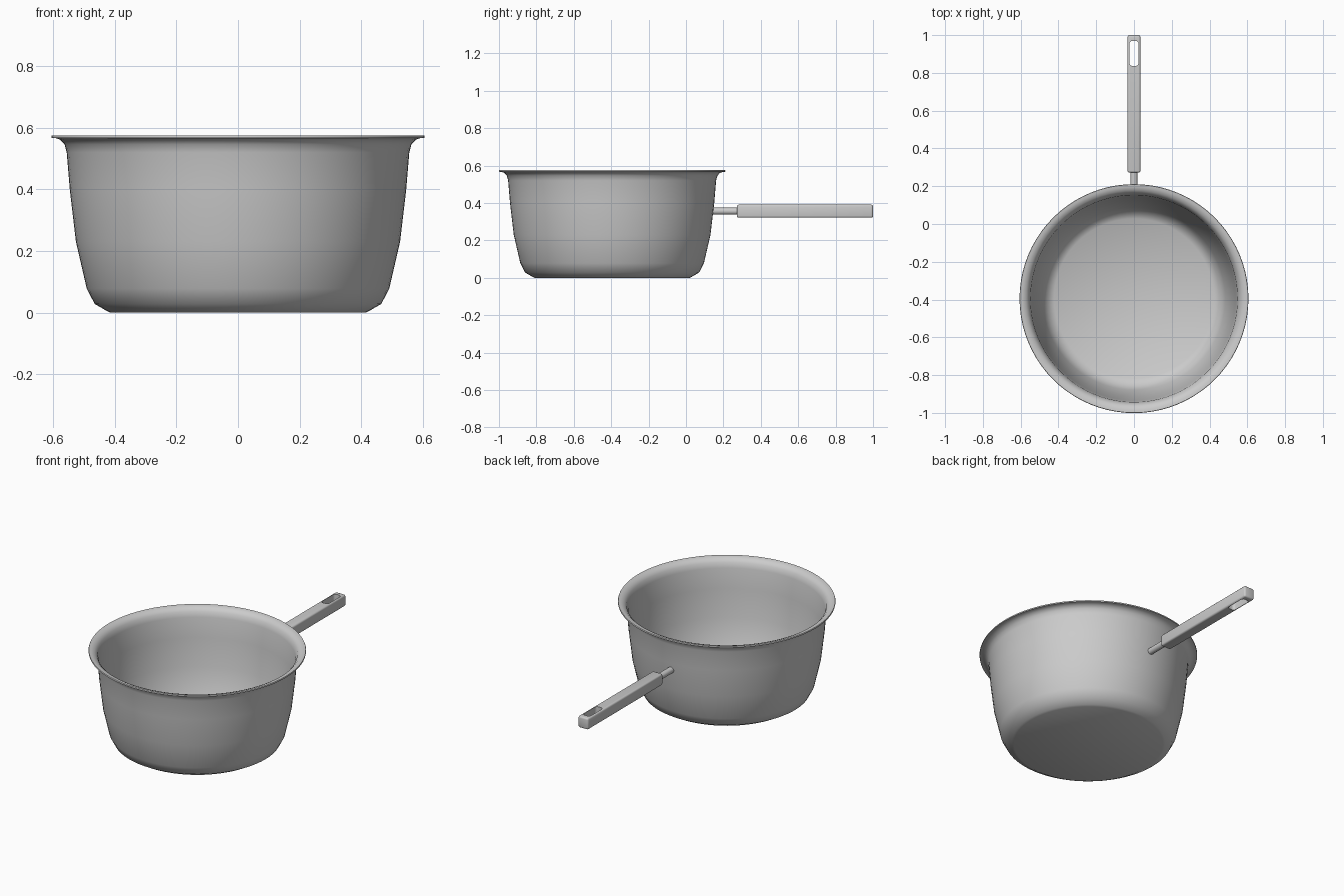
import bpy, bmesh, math
from mathutils import Matrix

if "Cube" in bpy.data.objects:
    bpy.data.objects.remove(bpy.data.objects["Cube"])

POT_Y, GRIP_Z = -0.395, 0.356


def finish(name, bm, angle=40):
    bmesh.ops.recalc_face_normals(bm, faces=bm.faces[:])
    mesh = bpy.data.meshes.new(name)
    bm.to_mesh(mesh)
    bm.free()
    obj = bpy.data.objects.new(name, mesh)
    bpy.context.collection.objects.link(obj)
    smooth(obj, angle)
    return obj


def activate(obj):
    bpy.ops.object.select_all(action='DESELECT')
    obj.select_set(True)
    bpy.context.view_layer.objects.active = obj


def smooth(obj, angle):
    activate(obj)
    bpy.ops.object.shade_smooth_by_angle(angle=math.radians(angle))


def rounded_box(bm, x, y0, y1, z, radius, segments, vertical_only=False):
    size = Matrix.Diagonal((2 * x, y1 - y0, 2 * z, 1))
    place = Matrix.Translation((0, (y0 + y1) / 2, GRIP_Z))
    bmesh.ops.create_cube(bm, size=1, matrix=place @ size)
    edges = [e for e in bm.edges if not vertical_only
             or abs(e.verts[0].co.z - e.verts[1].co.z) > z]
    bmesh.ops.bevel(bm, geom=edges, offset=radius, segments=segments,
                    profile=0.5, affect='EDGES')


# Pot: one closed wall profile, outside then inside, revolved
profile = [(0, 0.003), (0.41, 0.003), (0.427, 0.006), (0.465, 0.028), (0.491, 0.078),
           (0.526, 0.23), (0.546, 0.40), (0.556, 0.52), (0.563, 0.546),
           (0.577, 0.561), (0.592, 0.566), (0.605, 0.567), (0.606, 0.571),
           (0.604, 0.575), (0.59, 0.574), (0.572, 0.567), (0.557, 0.551),
           (0.548, 0.52), (0.538, 0.40), (0.518, 0.23), (0.483, 0.082),
           (0.459, 0.036), (0.423, 0.014), (0, 0.012)]
profile[0], profile[1] = (0, 0), (0.415, 0)
bm = bmesh.new()
verts = [bm.verts.new((r, 0, z)) for r, z in profile]
edges = [bm.edges.new(pair) for pair in zip(verts, verts[1:])]
bmesh.ops.spin(bm, geom=verts + edges, cent=(0, 0, 0), axis=(0, 0, 1),
               angle=2 * math.pi, steps=80, use_duplicate=False)
bmesh.ops.remove_doubles(bm, verts=bm.verts[:], dist=0.0005)
bmesh.ops.translate(bm, verts=bm.verts[:], vec=(0, POT_Y, 0))
finish("pot_body", bm, 50)

# Stem joining the pot wall to the grip
bm = bmesh.new()
bmesh.ops.create_cone(bm, cap_ends=True, segments=24, radius1=0.019, radius2=0.019,
                      depth=0.15, matrix=Matrix.Translation((0, 0.217, GRIP_Z))
                      @ Matrix.Rotation(math.pi / 2, 4, 'X'))
finish("handle_stem", bm)

# Grip: rounded bar with a hanging slot through it
bm = bmesh.new()
rounded_box(bm, 0.034, 0.272, 1.0, 0.035, 0.01, 3)
grip = finish("handle_grip", bm)

bm = bmesh.new()
rounded_box(bm, 0.024, 0.837, 0.97, 0.1, 0.016, 5, vertical_only=True)
cutter = finish("slot_cutter", bm)
cutter.hide_render = True

slot = grip.modifiers.new("slot", 'BOOLEAN')
slot.operation, slot.solver, slot.object = 'DIFFERENCE', 'EXACT', cutter
activate(grip)
bpy.ops.object.modifier_apply(modifier=slot.name)
bpy.data.objects.remove(cutter)
smooth(grip, 40)
